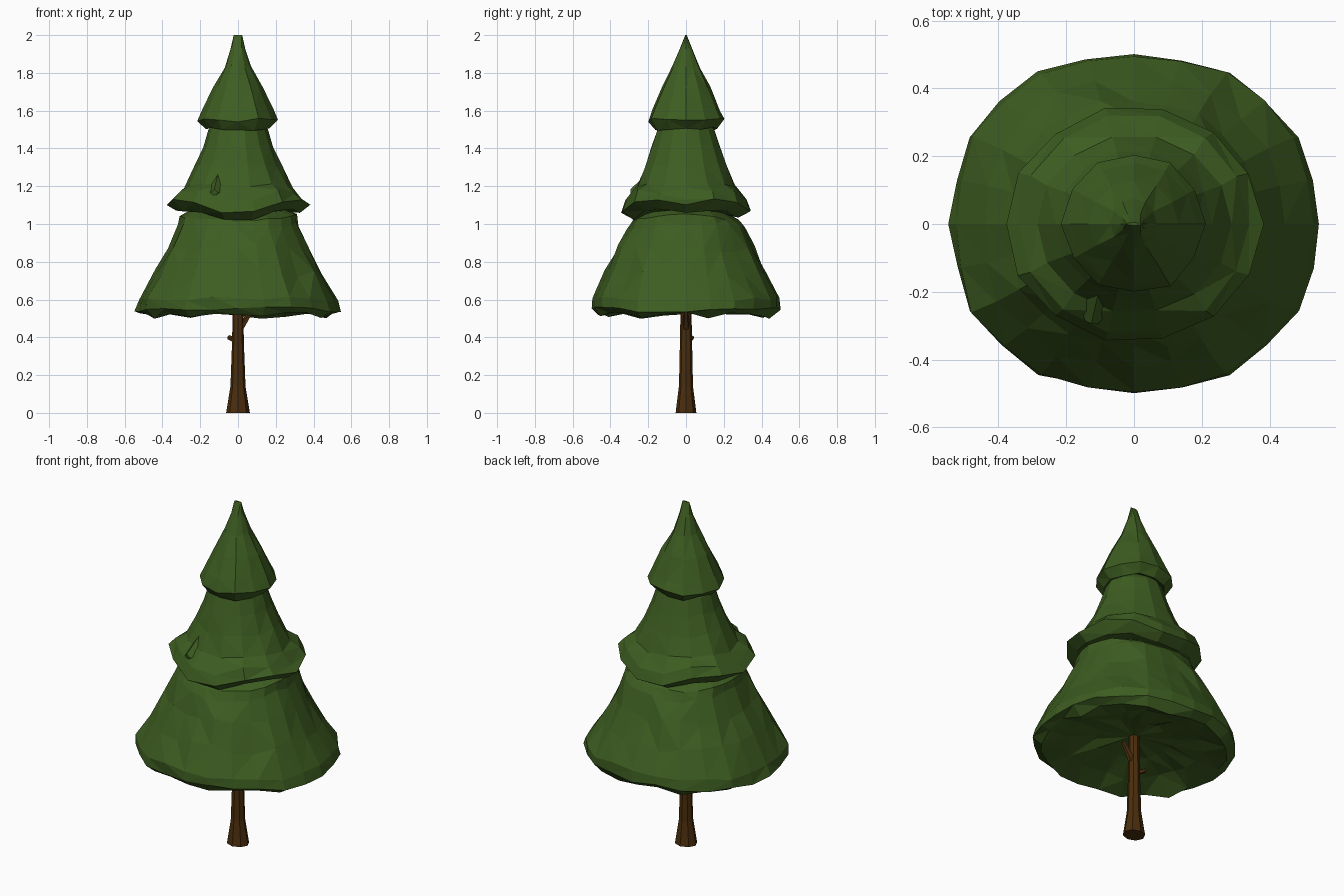
import bpy, bmesh, math, random
from mathutils import Vector

if "Cube" in bpy.data.objects:
    bpy.data.objects.remove(bpy.data.objects["Cube"])

random.seed(11)


def material(name, rgb):
    m = bpy.data.materials.new(name)
    m.diffuse_color = (*rgb, 1)
    m.use_nodes = True
    m.node_tree.nodes["Principled BSDF"].inputs["Base Color"].default_value = m.diffuse_color
    return m


GREEN = material("pine green", (0.047, 0.109, 0.015))
BROWN = material("bark brown", (0.070, 0.027, 0.004))


def finish(bm, name, mat):
    mesh = bpy.data.meshes.new(name)
    bmesh.ops.triangulate(bm, faces=[f for f in bm.faces if len(f.verts) == 4],
                          quad_method='SHORT_EDGE')
    bm.to_mesh(mesh)
    bm.free()
    mesh.materials.append(mat)
    ob = bpy.data.objects.new(name, mesh)
    bpy.context.collection.objects.link(ob)
    return ob


def shell(name, mat, sides, rings, power=2.0, pleat=0.0, cap_start=False, cap_end=False):
    """Stack rings (rx, ry, z, x_lift, corner_lift, jitter) from underside to top."""
    bm = bmesh.new()
    fold = [1 + pleat * (-1) ** i * random.uniform(0.2, 1) for i in range(sides)]
    loops = []
    for rx, ry, z, x_lift, corner, jit in rings:
        loop = []
        for i in range(sides):
            a = 2 * math.pi * i / sides
            c, s = math.cos(a), math.sin(a)
            r = (abs(c) ** power + abs(s) ** power) ** (-1 / power) * fold[i]
            zz = z + x_lift * math.cos(2 * a) + corner * (1 - math.cos(4 * a)) / 2
            zz += random.uniform(-jit, jit)
            r *= 1 + random.uniform(-jit, jit)
            loop.append(bm.verts.new((rx * r * c, ry * r * s, zz)))
        loops.append(loop)
    for low, up in zip(loops, loops[1:]):
        for i in range(sides):
            j = (i + 1) % sides
            bm.faces.new((low[i], low[j], up[j], up[i]))
    if cap_start:
        bm.faces.new(loops[0][::-1])
    if cap_end:
        bm.faces.new(loops[-1])
    return finish(bm, name, mat)


def spike(name, mat, start, end, r1, r2, sides=5):
    """Tapered stub between two points."""
    a, b = Vector(start), Vector(end)
    bm = bmesh.new()
    bmesh.ops.create_cone(bm, cap_ends=True, segments=sides, radius1=r1, radius2=r2,
                          depth=(b - a).length)
    rot = (b - a).to_track_quat('Z', 'Y').to_matrix()
    for v in bm.verts:
        v.co = rot @ v.co + (a + b) / 2
    return finish(bm, name, mat)


# Trunk with flared foot, and two broken branches
shell("trunk", BROWN, 8, [
    (0.063, 0.055, 0.00, 0, 0, 0),
    (0.040, 0.037, 0.14, 0, 0, 0.004),
    (0.031, 0.032, 0.38, 0, 0, 0.004),
    (0.028, 0.028, 0.60, 0, 0, 0)], cap_start=True)
spike("left_branch_stub", BROWN, (-0.015, 0.01, 0.385), (-0.05, 0.033, 0.40), 0.016, 0.012)
spike("right_branch", BROWN, (0.015, 0, 0.45), (0.075, 0, 0.545), 0.019, 0.011)

# Bottom tier: hollow underside, drooping rim, pleated skirt
shell("bottom_foliage", GREEN, 24, [
    (0.02, 0.02, 0.605, 0, 0, 0),
    (0.20, 0.19, 0.585, 0, 0, 0.014),
    (0.36, 0.34, 0.555, 0, 0, 0.018),
    (0.49, 0.460, 0.516, 0, 0, 0.018),
    (0.542, 0.494, 0.545, -0.008, 0, 0.012),
    (0.527, 0.495, 0.600, -0.008, 0, 0.012),
    (0.440, 0.430, 0.740, 0, 0, 0.024),
    (0.370, 0.365, 0.870, 0, 0, 0.024),
    (0.315, 0.315, 0.985, 0.01, 0, 0.014),
    (0.310, 0.285, 1.030, 0.015, 0, 0.008),
    (0.240, 0.210, 1.070, 0.01, 0, 0)], power=2.25, pleat=0.014, cap_start=True)

# Middle tier: rim lifted at the sides and corners
shell("middle_foliage", GREEN, 14, [
    (0.240, 0.220, 1.055, 0.01, 0.01, 0),
    (0.325, 0.285, 1.040, 0.022, 0.03, 0.010),
    (0.380, 0.350, 1.080, 0.027, 0.05, 0.008),
    (0.340, 0.328, 1.120, 0.01, 0.06, 0.010),
    (0.288, 0.265, 1.200, 0, 0.02, 0.010),
    (0.230, 0.220, 1.310, 0, 0, 0.010),
    (0.185, 0.185, 1.410, 0, 0, 0.006),
    (0.158, 0.155, 1.500, 0, 0, 0.004),
    (0.130, 0.130, 1.530, 0, 0, 0)], power=1.92, pleat=0.008)
spike("front_tuft", GREEN, (-0.10, -0.18, 1.19), (-0.125, -0.29, 1.165), 0.085, 0.02, 4)

# Top tier, narrowing to a thin tip
shell("top_foliage", GREEN, 12, [
    (0.120, 0.120, 1.530, 0, 0, 0),
    (0.165, 0.165, 1.505, 0.005, 0, 0.010),
    (0.210, 0.205, 1.550, 0, 0, 0.010),
    (0.185, 0.182, 1.605, 0, 0, 0.012),
    (0.130, 0.128, 1.720, 0, 0, 0.014),
    (0.068, 0.075, 1.835, 0, 0, 0.012),
    (0.038, 0.033, 1.930, 0, 0, 0.004),
    (0.022, 0.004, 2.000, 0, 0, 0)], pleat=0.03, cap_end=True)
